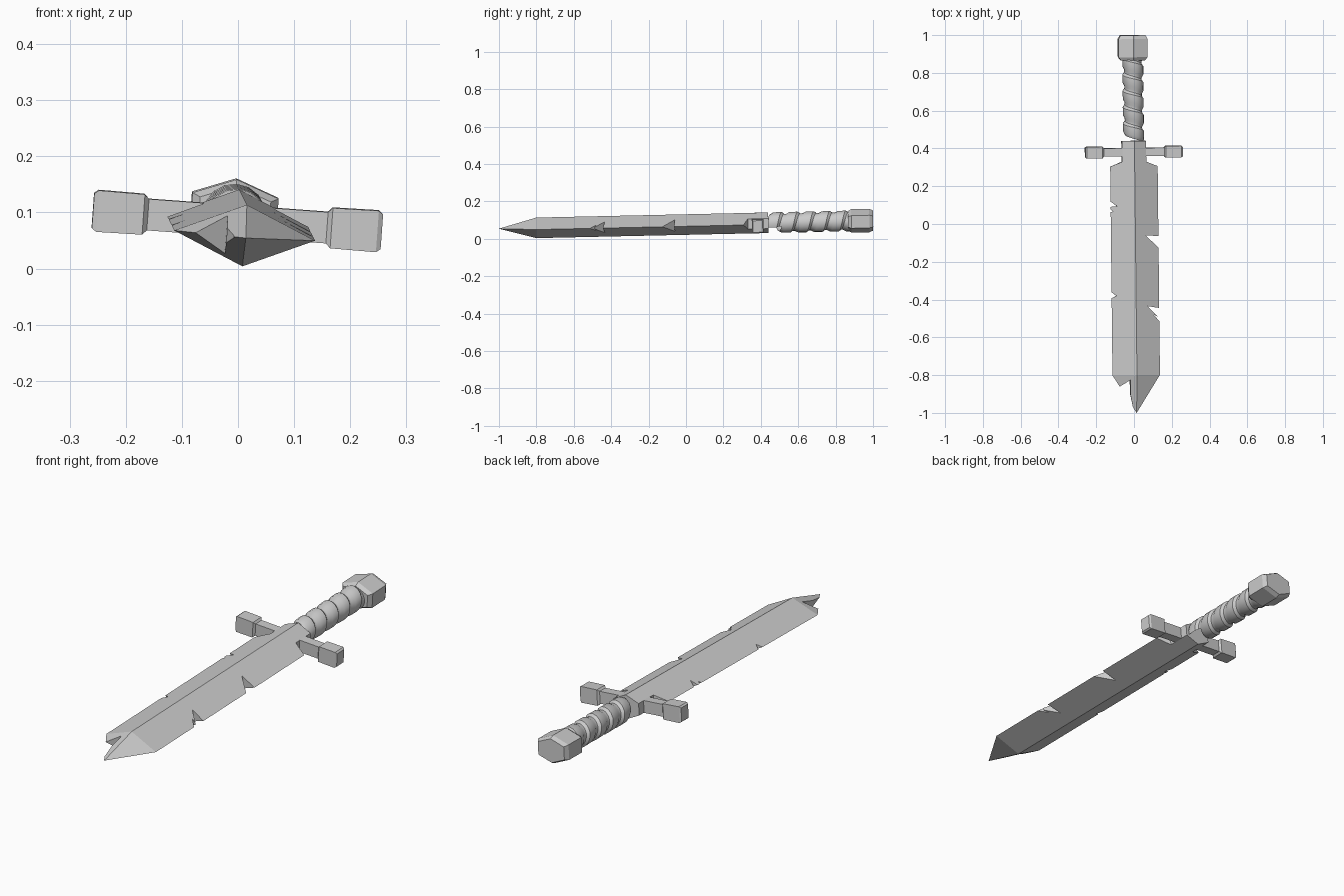
import bpy, bmesh
from math import sin, cos, tau
from mathutils import Matrix

if "Cube" in bpy.data.objects:
    bpy.data.objects.remove(bpy.data.objects["Cube"])

# The whole sword lies slightly tilted and turned on the ground
POSE = (Matrix.Translation((0.003, 0, 0.0765)) @ Matrix.Rotation(0.011, 4, 'Z')
        @ Matrix.Rotation(0.022, 4, 'X') @ Matrix.Rotation(0.0726, 4, 'Y'))


def finish(name, bm):
    bmesh.ops.recalc_face_normals(bm, faces=bm.faces)
    mesh = bpy.data.meshes.new(name)
    bm.to_mesh(mesh)
    bm.free()
    ob = bpy.data.objects.new(name, mesh)
    bpy.context.collection.objects.link(ob)
    ob.matrix_world = POSE
    return ob


def add_loft(bm, rings):
    """Skin a list of equal-length point rings and cap both ends."""
    vs = [[bm.verts.new(p) for p in ring] for ring in rings]
    n = len(vs[0])
    for a, b in zip(vs, vs[1:]):
        for i in range(n):
            bm.faces.new((a[i], a[(i + 1) % n], b[(i + 1) % n], b[i]))
    bm.faces.new(vs[0][::-1])
    bm.faces.new(vs[-1])


def activate(ob):
    bpy.ops.object.select_all(action='DESELECT')
    ob.select_set(True)
    bpy.context.view_layer.objects.active = ob


# Blade: diamond section tapering to a point
W, T = 0.126, 0.055
bm = bmesh.new()
add_loft(bm, [[(W * s, y, 0), (0, y, T * s), (-W * s, y, 0), (0, y, -T * s)]
              for y, s in ((-1, 0.004), (-0.8, 1), (0.44, 1))])
blade = finish("blade", bm)

# Shoulders, battle nicks and broken tip, as outlines cut through the blade
cuts = [
    [(-0.2, 0.295), (-0.126, 0.305), (-0.064, 0.33), (-0.064, 0.5), (-0.2, 0.5)],
    [(0.2, 0.295), (0.126, 0.305), (0.064, 0.33), (0.064, 0.5), (0.2, 0.5)],
    [(-0.16, 0.13), (-0.126, 0.12), (-0.092, 0.095), (-0.16, 0.09)],
    [(-0.16, 0.082), (-0.126, 0.078), (-0.112, 0.068), (-0.16, 0.055)],
    [(-0.16, -0.34), (-0.126, -0.36), (-0.1, -0.38), (-0.16, -0.405)],
    [(0.16, -0.068), (0.056, -0.06), (0.126, -0.128), (0.16, -0.15)],
    [(0.16, -0.452), (0.06, -0.435), (0.115, -0.49), (0.092, -0.48),
     (0.126, -0.515), (0.16, -0.54)],
    [(-0.1, -0.868), (-0.033, -0.825), (-0.033, -0.9), (-0.02, -0.965), (-0.1, -1)],
]
bm = bmesh.new()
for outline in cuts:
    add_loft(bm, [[(x, y, z) for x, y in outline] for z in (-0.1, 0.1)])
cutter = finish("blade_cutter", bm)
cutter.hide_render = True
mod = blade.modifiers.new("nicks", 'BOOLEAN')
mod.operation, mod.solver, mod.object = 'DIFFERENCE', 'EXACT', cutter
bpy.context.view_layer.update()
activate(blade)
bpy.ops.object.modifier_apply(modifier="nicks")
bpy.data.objects.remove(cutter)

# Guard: thin arm with a chamfered block, mirrored to the other side
GY = 0.381
bm = bmesh.new()
add_loft(bm, [[(x, GY + a, b), (x, GY - a, b), (x, GY - a, -b), (x, GY + a, -b)]
              for x, a, b in ((0.02, 0.022, 0.028), (0.16, 0.022, 0.028),
                              (0.168, 0.031, 0.036), (0.25, 0.031, 0.037),
                              (0.258, 0.026, 0.031))])
guard = finish("guard", bm)
guard.modifiers.new("mirror", 'MIRROR')

# Grip: spiral wrap, each ring sheared by one pitch per turn
P, Y0, Y1, N = 0.086, 0.43, 0.88, 16
profile = ((0, 0.046), (0.2, 0.055), (0.7, 0.056), (0.85, 0.046))
bm = bmesh.new()
spine = []
turns = int((Y1 - Y0) / P) + 3
for k in range(-1, turns):
    for t, r in profile:
        spine.append([bm.verts.new((r * cos(tau * i / N),
                                    min(max(Y0 + (k + t + i / N) * P, Y0), Y1),
                                    r * sin(tau * i / N))) for i in range(N)])
m = len(profile)
for j in range(len(spine) - m - 1):
    for i in range(N):
        # the seam joins a ring to the ring one full turn further on
        if i < N - 1:
            quad = (spine[j + m][i], spine[j + m][i + 1], spine[j + m + 1][i + 1], spine[j + m + 1][i])
        else:
            quad = (spine[j][i], spine[j + m][0], spine[j + m + 1][0], spine[j + 1][i])
        bm.faces.new(quad)
bmesh.ops.remove_doubles(bm, verts=bm.verts, dist=1e-5)
bmesh.ops.delete(bm, geom=[v for v in bm.verts if not v.link_faces], context='VERTS')
grip = finish("grip", bm)
activate(grip)
bpy.ops.object.shade_smooth_by_angle(angle=0.5)

# Pommel: chamfered hexagonal block
hexagon = ((0.077, 0.034), (0, 0.063), (-0.077, 0.034),
           (-0.077, -0.034), (0, -0.063), (0.077, -0.034))
bm = bmesh.new()
add_loft(bm, [[(x * s, y, z * s) for x, z in hexagon]
              for y, s in ((0.866, 0.82), (0.884, 1), (0.98, 1), (1.0, 0.86))])
finish("pommel", bm)
